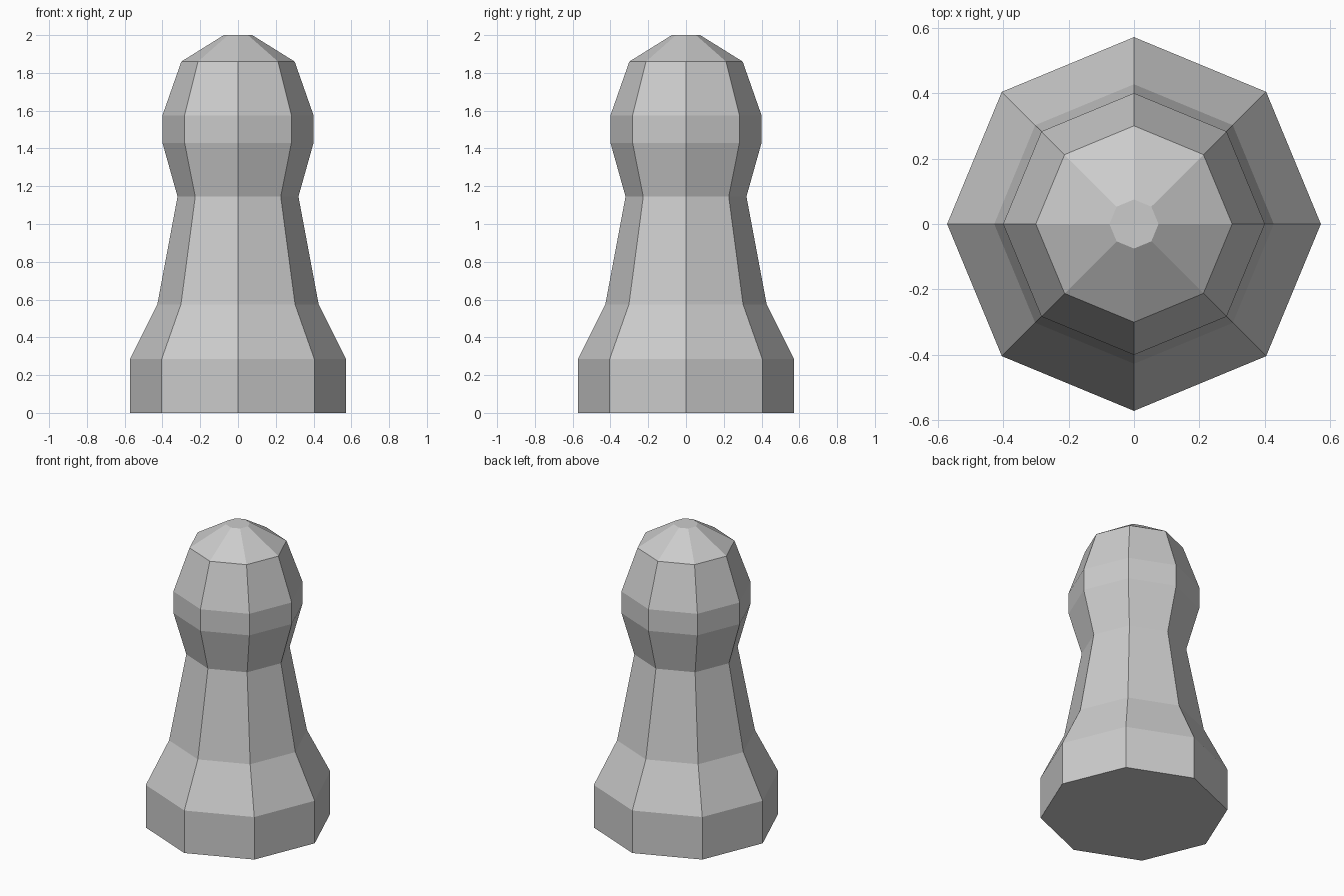
import bpy
import bmesh
from math import cos, sin, tau

default_cube = bpy.data.objects.get("Cube")
if default_cube:
    bpy.data.objects.remove(default_cube, do_unlink=True)

SIDES = 8

# Outline from foot to crown: radius, height
PROFILE = [
    (0.571, 0.0), (0.571, 0.286),    # foot
    (0.427, 0.575), (0.32, 1.145),   # flared body and neck
    (0.40, 1.43), (0.40, 1.575),     # head band
    (0.30, 1.86), (0.075, 2.0),      # crown
]


def make_material(name, colour):
    mat = bpy.data.materials.new(name)
    mat.use_nodes = True
    mat.diffuse_color = colour
    mat.node_tree.nodes["Principled BSDF"].inputs["Base Color"].default_value = colour
    return mat


def lathe(name, profile, sides, mat):
    """Turn an outline around z into a closed faceted solid."""
    bm = bmesh.new()
    rings = [[bm.verts.new((r * cos(tau * i / sides), r * sin(tau * i / sides), z))
              for i in range(sides)] for r, z in profile]
    for low, high in zip(rings, rings[1:]):
        for i in range(sides):
            j = (i + 1) % sides
            bm.faces.new((low[i], low[j], high[j], high[i]))
    bm.faces.new(rings[0][::-1])
    bm.faces.new(rings[-1])
    mesh = bpy.data.meshes.new(name)
    bm.to_mesh(mesh)
    bm.free()
    mesh.materials.append(mat)
    obj = bpy.data.objects.new(name, mesh)
    bpy.context.collection.objects.link(obj)
    return obj


# Single turned game piece, flat shaded
light_grey = make_material("light_grey", (0.6, 0.6, 0.6, 1.0))
lathe("pawn_piece", PROFILE, SIDES, light_grey)
